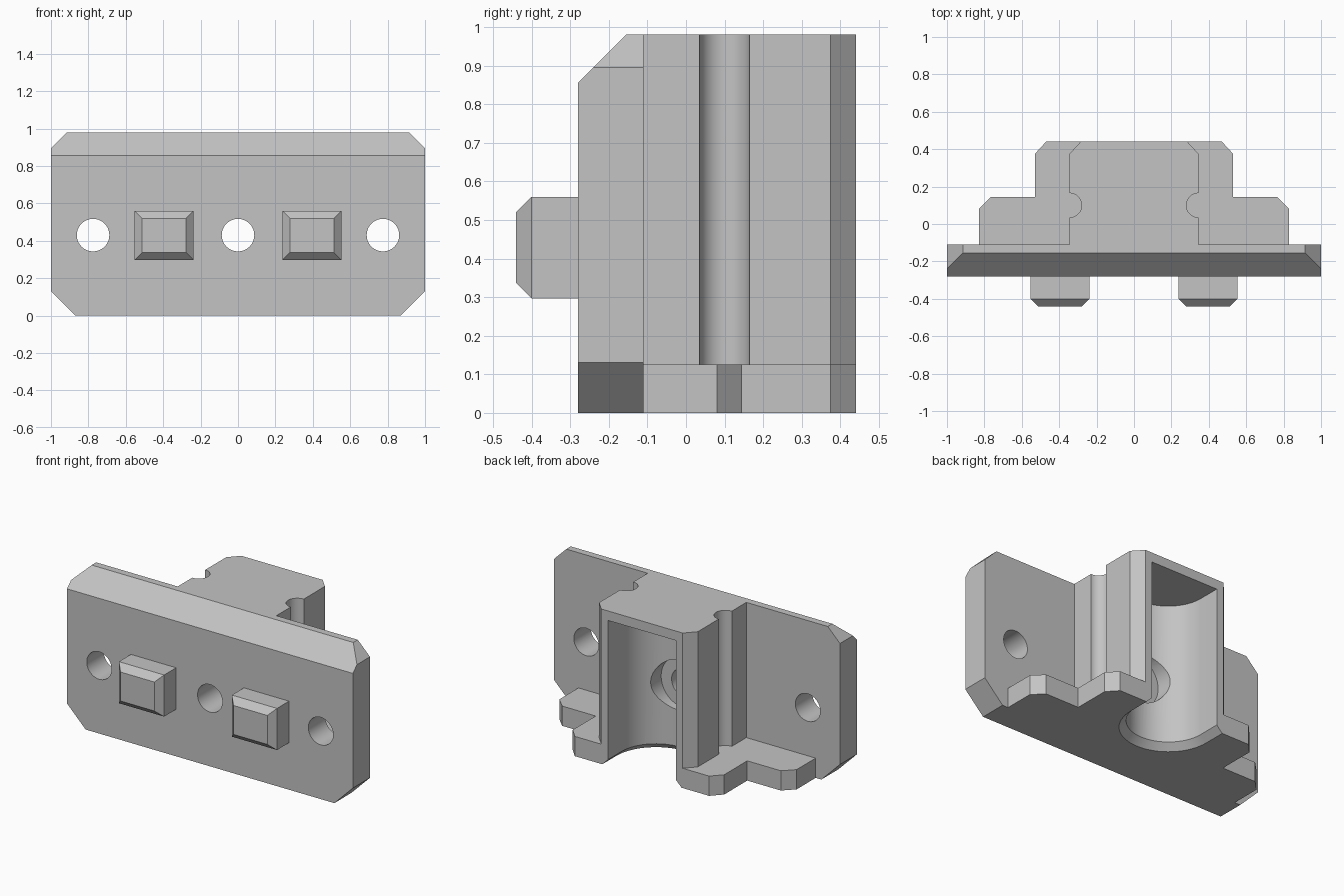
import bpy, bmesh, math
from mathutils import Vector

cube = bpy.data.objects.get("Cube")
if cube:
    bpy.data.objects.remove(cube, do_unlink=True)

grey = bpy.data.materials.new("plain_grey")
grey.use_nodes = True
COLOUR = (0.55, 0.55, 0.55, 1)
grey.diffuse_color = COLOUR
grey.node_tree.nodes["Principled BSDF"].inputs["Base Color"].default_value = COLOUR

AXES = {"x": lambda u, v, w: (w, u, v),
        "y": lambda u, v, w: (u, w, v),
        "z": lambda u, v, w: (u, v, w)}


def loft(name, axis, low, high, start, end):
    """Solid between two matching outlines placed along an axis."""
    place = AXES[axis]
    bm = bmesh.new()
    a = [bm.verts.new(place(u, v, start)) for u, v in low]
    b = [bm.verts.new(place(u, v, end)) for u, v in high]
    bm.faces.new(a)
    bm.faces.new(b)
    n = len(a)
    for i in range(n):
        j = (i + 1) % n
        bm.faces.new((a[i], a[j], b[j], b[i]))
    bmesh.ops.recalc_face_normals(bm, faces=bm.faces)
    mesh = bpy.data.meshes.new(name)
    bm.to_mesh(mesh)
    bm.free()
    mesh.materials.append(grey)
    obj = bpy.data.objects.new(name, mesh)
    bpy.context.collection.objects.link(obj)
    return obj


def prism(name, axis, outline, start, end):
    return loft(name, axis, outline, outline, start, end)


def circle(cx, cy, r, n=48):
    return [(cx + r * math.cos(math.tau * i / n), cy + r * math.sin(math.tau * i / n))
            for i in range(n)]


def mirrored(half):
    """Complete an outline given its right half, front to back."""
    return half + [(-x, y) for x, y in reversed(half)]


def rect(x0, x1, y0, y1):
    return [(x0, y0), (x1, y0), (x1, y1), (x0, y1)]


def combine(target, other, operation):
    other.hide_render = True
    mod = target.modifiers.new(operation.lower(), "BOOLEAN")
    mod.operation = operation
    mod.solver = "EXACT"
    mod.object = other
    bpy.context.view_layer.objects.active = target
    bpy.ops.object.modifier_apply(modifier=mod.name)
    bpy.data.objects.remove(other, do_unlink=True)


FRONT, BACK, TOP = -0.28, -0.11, 0.98
HOLE_Z = 0.43

# Plate with clipped corners and a sloped top front edge
body = prism("mounting_body", "y",
             mirrored([(0.87, 0), (1, 0.13), (1, 0.895), (0.915, TOP)]), FRONT, BACK)
combine(body, prism("slope_cutter", "x",
                    [(-0.38, 0.755), (-0.055, 1.08), (-0.38, 1.08)], -1.1, 1.1), "DIFFERENCE")

# Tall housing behind the plate, grooved on both sides
housing = prism("housing", "z",
                mirrored([(0.345, -0.15), (0.345, 0.375), (0.285, 0.44)]), 0, TOP)
for side in (-1, 1):
    combine(housing, prism("groove_cutter", "z", circle(side * 0.345, 0.1, 0.065), 0.06, 1.1),
            "DIFFERENCE")

# Stepped foot flange
flange = prism("foot_flange", "z",
               mirrored([(0.83, -0.15), (0.83, 0.08), (0.765, 0.145), (0.53, 0.145),
                         (0.53, 0.375), (0.47, 0.44)]), 0, 0.125)
combine(housing, flange, "UNION")
combine(body, housing, "UNION")


# Round-fronted cavity, open at the back and below, with a flared mouth
def slot(r):
    arc = [(r * math.cos(math.pi * (1 + i / 32)), 0.3 + r * math.sin(math.pi * (1 + i / 32)))
           for i in range(33)]
    return arc + [(r, 0.6), (-r, 0.6)]


R = 0.237
combine(body, prism("cavity_cutter", "z", slot(R), -0.1, 0.92), "DIFFERENCE")
combine(body, loft("mouth_cutter", "z", slot(R + 0.08), slot(R), -0.04, 0.04), "DIFFERENCE")

# Three screw holes, the middle one counterbored from the cavity
for x in (-0.775, 0, 0.775):
    end = 0.3 if x == 0 else 0
    combine(body, prism("hole_cutter", "y", circle(x, HOLE_Z, 0.087), -0.4, end), "DIFFERENCE")
combine(body, prism("counterbore_cutter", "y", circle(0, HOLE_Z, 0.16), 0.02, 0.3), "DIFFERENCE")

# Two front pegs with bevelled tips
for side, label in ((-1, "right"), (1, "left")):
    x = side * 0.395
    base = rect(x - 0.158, x + 0.158, 0.297, 0.56)
    tip = rect(x - 0.118, x + 0.118, 0.337, 0.52)
    peg = prism(label + "_peg", "y", base, -0.4, -0.25)
    combine(peg, loft("peg_tip", "y", tip, base, -0.44, -0.4), "UNION")
    combine(body, peg, "UNION")

# Smooth the round walls and keep the edges crisp
bpy.ops.object.select_all(action="DESELECT")
body.select_set(True)
bpy.context.view_layer.objects.active = body
bpy.ops.object.shade_smooth_by_angle(angle=math.radians(30))
